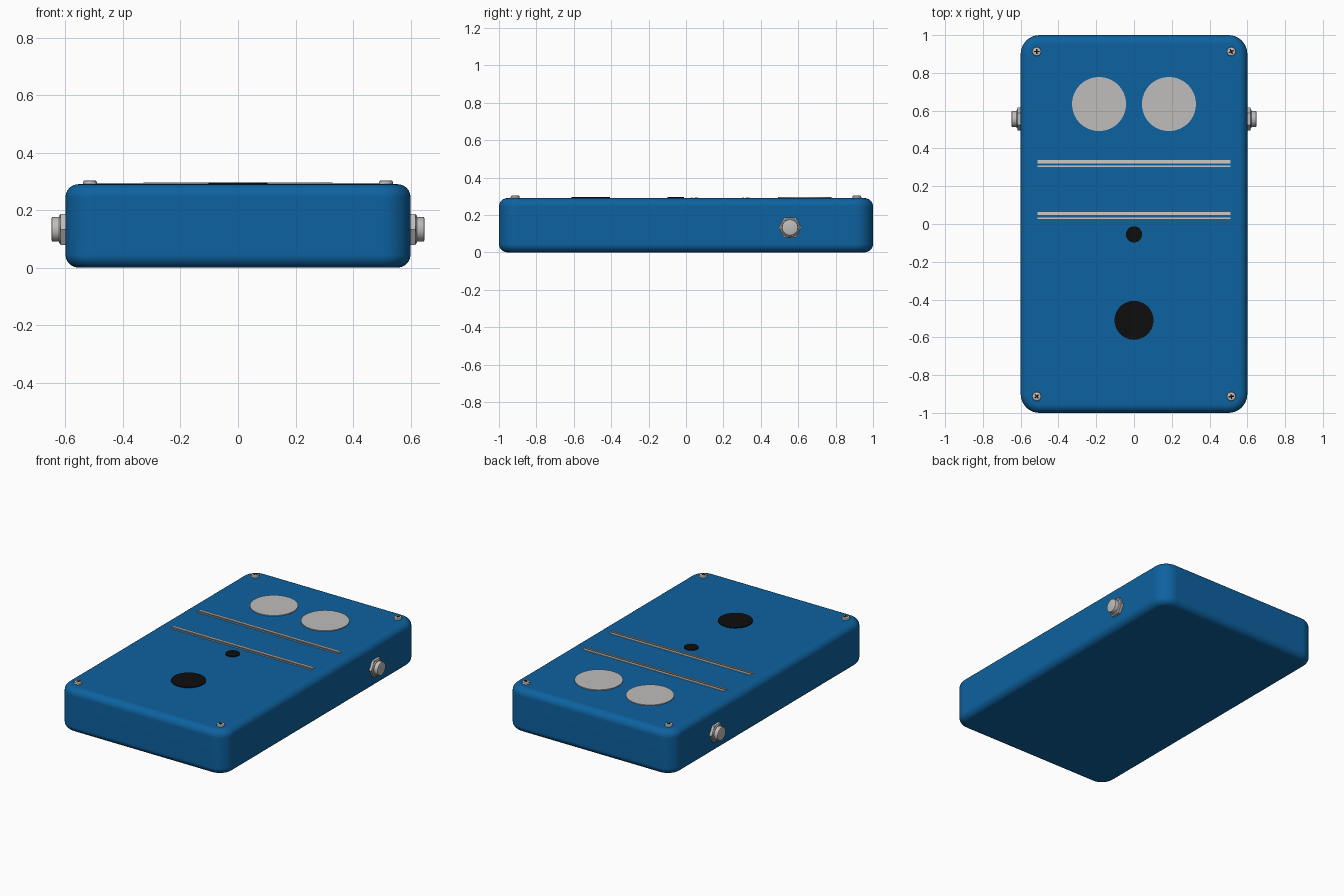
import bpy, bmesh, math
from mathutils import Matrix, Vector

cube = bpy.data.objects.get("Cube")
if cube:
    bpy.data.objects.remove(cube, do_unlink=True)


def material(name, color, metallic=0.0):
    m = bpy.data.materials.new(name)
    m.use_nodes = True
    m.diffuse_color = (*color, 1)
    m.node_tree.nodes["Principled BSDF"].inputs["Base Color"].default_value = (*color, 1)
    return m


BLUE = material("enamel blue", (0.004, 0.122, 0.35))
SILVER = material("silver grey", (0.52, 0.51, 0.50))
CREAM = material("pale stripe", (0.62, 0.60, 0.56))
BLACK = material("black", (0.004, 0.004, 0.004))

W, L, H = 1.2, 2.0, 0.29     # enclosure size
PLATE = 0.005                # thickness of the printed plates


def finish(name, bm, mat, smooth=True):
    bmesh.ops.recalc_face_normals(bm, faces=bm.faces)
    mesh = bpy.data.meshes.new(name)
    bm.to_mesh(mesh)
    bm.free()
    mesh.materials.append(mat)
    ob = bpy.data.objects.new(name, mesh)
    bpy.context.collection.objects.link(ob)
    if smooth:
        bpy.ops.object.select_all(action='DESELECT')
        ob.select_set(True)
        bpy.context.view_layer.objects.active = ob
        bpy.ops.object.shade_smooth_by_angle(angle=math.radians(35))
    return ob


def box(name, size, center, mat, turn=0.0):
    bm = bmesh.new()
    bmesh.ops.create_cube(bm, size=1, matrix=Matrix.Translation(center)
                          @ Matrix.Rotation(turn, 4, 'Z') @ Matrix.Diagonal((*size, 1)))
    return finish(name, bm, mat, smooth=False)


def cylinder(name, radius, depth, base, mat, sides=48, axis=(0, 0, 1), bevel=0.0, top=None):
    """Cylinder growing from base along axis, with an optional bevelled far rim."""
    bm = bmesh.new()
    bmesh.ops.create_cone(bm, cap_ends=True, segments=sides, radius1=radius,
                          radius2=radius if top is None else top, depth=depth,
                          matrix=Matrix.Translation((0, 0, depth / 2)))
    if bevel:
        rim = [e for e in bm.edges if all(v.co.z > depth * 0.9 for v in e.verts)]
        bmesh.ops.bevel(bm, geom=rim, offset=bevel, segments=2, profile=0.5, affect='EDGES')
    turn = Vector((0, 0, 1)).rotation_difference(Vector(axis)).to_matrix().to_4x4()
    bm.transform(Matrix.Translation(base) @ turn)
    return finish(name, bm, mat)


# Enclosure: round the upright corners, then the top and bottom rims
bm = bmesh.new()
bmesh.ops.create_cube(bm, size=1, matrix=Matrix.Translation((0, 0, H / 2))
                      @ Matrix.Diagonal((W, L, H, 1)))
upright = [e for e in bm.edges if abs(e.verts[0].co.z - e.verts[1].co.z) > 0.1]
bmesh.ops.bevel(bm, geom=upright, offset=0.1, segments=10, profile=0.5, affect='EDGES')
rims = [e for e in bm.edges if abs(e.verts[0].co.z - e.verts[1].co.z) < 0.001]
bmesh.ops.bevel(bm, geom=rims, offset=0.045, segments=6, profile=0.5, affect='EDGES')
enclosure = finish("enclosure", bm, BLUE)
enclosure.modifiers.new("flat panels", 'WEIGHTED_NORMAL').keep_sharp = True

# Control discs
for side, label in ((1, "left"), (-1, "right")):
    cylinder(f"{label}_control_disc", 0.143, PLATE, (side * 0.185, 0.635, H), SILVER, 64)

# Indicator and footswitch discs
cylinder("indicator_disc", 0.043, PLATE, (0, -0.055, H), BLACK, 32)
cylinder("footswitch_disc", 0.103, PLATE, (0, -0.51, H), BLACK, 64)

# Paired stripes, thick over thin
for label, y in (("upper", 0.33), ("lower", 0.055)):
    box(f"{label}_thick_stripe", (1.02, 0.017, 0.004), (0, y, H + 0.002), CREAM)
    box(f"{label}_thin_stripe", (1.02, 0.009, 0.004), (0, y - 0.024, H + 0.002), CREAM)

# Corner screws with crossed slots
for label, sx, sy, turn in (("back_left", 1, 1, 25), ("back_right", -1, 1, 0),
                            ("front_left", 1, -1, 8), ("front_right", -1, -1, 40)):
    x, y = sx * 0.515, sy * 0.913
    cylinder(f"{label}_screw", 0.024, 0.013, (x, y, H), SILVER, 24, bevel=0.006)
    for k in (0, 90):
        box(f"{label}_screw_slot_{k}", (0.028, 0.007, 0.002), (x, y, H + 0.0125),
            BLACK, math.radians(turn + k))

# Side jacks: hex nut, chamfered collar and plug barrel
for side, label in ((1, "left"), (-1, "right")):
    def at(x):
        return (side * x, 0.556, 0.133)
    out = (side, 0, 0)
    nut = cylinder(f"{label}_jack_nut", 0.062, 0.018, at(W / 2 - 0.001), SILVER, 6, out)
    cylinder(f"{label}_jack_collar", 0.053, 0.005, at(W / 2 + 0.017), SILVER, 32, out, top=0.047)
    cylinder(f"{label}_jack_barrel", 0.043, 0.046, at(W / 2 + 0.002), SILVER, 32, out, bevel=0.004)
